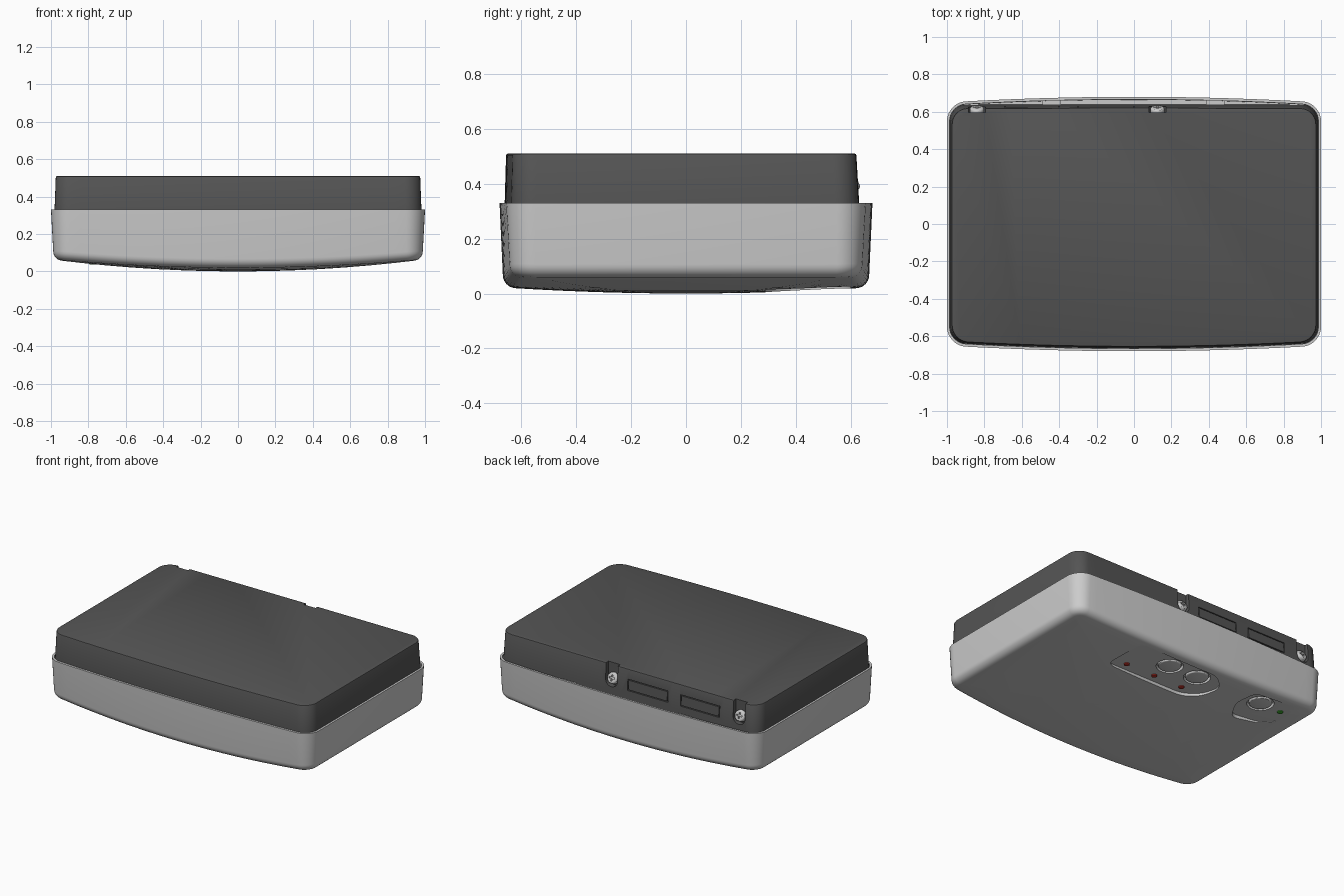
import bpy, bmesh, math
from mathutils import Matrix, Vector

if "Cube" in bpy.data.objects:
    bpy.data.objects.remove(bpy.data.objects["Cube"])


def material(name, rgb):
    m = bpy.data.materials.new(name)
    m.diffuse_color = (*rgb, 1)
    m.use_nodes = True
    m.node_tree.nodes["Principled BSDF"].inputs["Base Color"].default_value = m.diffuse_color
    return m


DARK = material("dark_plastic", (0.09, 0.09, 0.09))
RED = material("red_light", (0.5, 0.03, 0.02))
GREEN = material("green_light", (0.05, 0.4, 0.03))


def finish(name, bm, mat=None):
    bmesh.ops.recalc_face_normals(bm, faces=bm.faces)
    me = bpy.data.meshes.new(name)
    bm.to_mesh(me)
    bm.free()
    ob = bpy.data.objects.new(name, me)
    bpy.context.collection.objects.link(ob)
    if mat:
        me.materials.append(mat)
    return ob


def outline(hx, y0, y1, r, bow0, bow1, n=32, k=8):
    """Rounded rectangle whose front and back sides bow outwards."""
    pts = []
    for cx, cy, a0 in ((hx - r, y1 - r, 0), (r - hx, y1 - r, 90),
                       (r - hx, y0 + r, 180), (hx - r, y0 + r, 270)):
        for i in range(k + 1):
            a = math.radians(a0 + 90 * i / k)
            pts.append((cx + r * math.cos(a), cy + r * math.sin(a)))
        if a0 in (0, 180):
            end = (-cx, pts[-1][1])
            pts += [(cx + (end[0] - cx) * i / n, end[1]) for i in range(1, n)]
    mid = (y0 + y1) / 2
    return [(x, y + (bow1 if y > mid else -bow0) * (1 - (x / hx) ** 2)
             * min(1, abs(y - mid) / (y1 - mid))) for x, y in pts]


def loft(bm, rings):
    loops = [[bm.verts.new(p) for p in ring] for ring in rings]
    n = len(loops[0])
    for a, b in zip(loops, loops[1:]):
        for i in range(n):
            bm.faces.new((a[i], a[(i + 1) % n], b[(i + 1) % n], b[i]))
    return loops


def prism(name, pts, z0, z1):
    bm = bmesh.new()
    loops = loft(bm, [[(x, y, z) for x, y in pts] for z in (z0, z1)])
    bm.faces.new(loops[0])
    bm.faces.new(loops[1])
    return finish(name, bm)


def box(name, size, loc, mat=None):
    bm = bmesh.new()
    bmesh.ops.create_cube(bm, size=1, matrix=Matrix.Translation(loc) @ Matrix.Diagonal((*size, 1)))
    return finish(name, bm, mat)


def cyl(name, r, depth, loc, rot=Matrix(), mat=None, bevel=0.0, r2=None):
    bm = bmesh.new()
    bmesh.ops.create_cone(bm, cap_ends=True, segments=40, radius1=r, radius2=r if r2 is None else r2,
                          depth=depth, matrix=Matrix.Translation(loc) @ rot)
    if bevel:
        rims = [e for e in bm.edges if all(len(v.link_edges) == 3 for v in e.verts)
                and any(len(f.verts) > 4 for f in e.link_faces)]
        bmesh.ops.bevel(bm, geom=rims, offset=bevel, segments=3, affect='EDGES', profile=0.5)
    return finish(name, bm, mat)


def cut(ob, cutters):
    for c in cutters:
        c.hide_render = True
        m = ob.modifiers.new("cut", 'BOOLEAN')
        m.operation, m.solver, m.object = 'DIFFERENCE', 'EXACT', c
    dg = bpy.context.evaluated_depsgraph_get()
    me = bpy.data.meshes.new_from_object(ob.evaluated_get(dg))
    ob.modifiers.clear()
    ob.data = me
    for c in cutters:
        bpy.data.objects.remove(c)


def round_corners(pts, r, k=6):
    out = []
    for i, p in enumerate(pts):
        p, a, b = Vector(p), Vector(pts[i - 1]), Vector(pts[(i + 1) % len(pts)])
        s, e = p + (a - p).normalized() * r, p + (b - p).normalized() * r
        out += [tuple(s * (1 - t) ** 2 + p * 2 * t * (1 - t) + e * t * t)
                for t in (j / k for j in range(k + 1))]
    return out


def belly(x, y):
    return 0.048 * x * x + 0.05 * y * y


# Lower shell: open tray with a domed underside
def shell_ring(d):
    return outline(1 - d, -0.65 + d, 0.65 - d, 0.1 - min(d, 0.05), 0.03, 0.03)


rings = [[(x, y, 0.2) for x, y in shell_ring(0.016)],
         [(x, y, 0.33) for x, y in shell_ring(0.014)],
         [(x, y, 0.33) for x, y in shell_ring(0)]]
R = 0.045
for i in range(7):
    a = math.radians(15 * i)
    d = 0.012 + R * (1 - math.cos(a))
    rings.append([(x, y, belly(x, y) + R * (1 - math.sin(a))) for x, y in shell_ring(d)])
edge = [(x, y) for x, y, z in rings[-1]]
for s in (0.9, 0.75, 0.6, 0.45, 0.3, 0.15):
    rings.append([(x * s, y * s, belly(x * s, y * s)) for x, y in edge])
bm = bmesh.new()
loops = loft(bm, rings)
bm.faces.new(loops[0])
c = bm.verts.new((0, 0, 0))
last = loops[-1]
for i in range(len(last)):
    bm.faces.new((last[i], last[(i + 1) % len(last)], c))
shell = finish("lower_shell", bm)

# Recessed control panels and button wells in the underside
double = round_corners([(0.46, 0.29), (0.44, 0.6), (-0.17, 0.6), (-0.28, 0.5), (-0.24, 0.36), (-0.14, 0.29)], 0.06)
single = round_corners([(-0.5, 0.58), (-0.87, 0.58), (-0.89, 0.44), (-0.77, 0.3), (-0.56, 0.27), (-0.47, 0.42)], 0.05)
buttons = [(0.13, 0.5, 0.026), (-0.09, 0.5, 0.026), (-0.62, 0.48, 0.046)]
cut(shell, [prism("double_recess", double, -0.1, 0.026), prism("single_recess", single, -0.1, 0.046)])
cut(shell, [cyl("button_well", 0.085, 0.2, (x, y, z - 0.075)) for x, y, z in buttons])
for i, (x, y, z) in enumerate(buttons):
    cyl(f"button_{i + 1}", 0.072, 0.03, (x, y, z + 0.013), bevel=0.008)

# Indicator lights
for i, (x, y, z, m) in enumerate([(0.353, 0.35, 0.026, RED), (0.13, 0.35, 0.026, RED),
                                  (-0.09, 0.35, 0.026, RED), (-0.78, 0.48, 0.046, GREEN)]):
    cyl(f"indicator_light_{i + 1}", 0.018, 0.016, (x, y, z), mat=m, bevel=0.004)

# Snap clips on the back inner wall of the shell
for i, x in enumerate((-0.44, 0.435)):
    box(f"snap_clip_{i + 1}", (0.1, 0.03, 0.1), (x, 0.652, 0.27))


# Upper cover: tapered, bowed at the front, flat at the back
def cover_ring(z, d):
    t = (z - 0.2) / 0.31
    return [(x, y, z) for x, y in outline(0.986 - 0.012 * t - d, -0.637 + 0.009 * t + d,
                                          0.637 - 0.018 * t - d, 0.085, 0.028, 0.002)]


bm = bmesh.new()
loops = loft(bm, [cover_ring(0.19, 0), cover_ring(0.33, 0), cover_ring(0.503, 0),
                  cover_ring(0.508, 0.002), cover_ring(0.51, 0.006)])
bm.faces.new(loops[0])
bm.faces.new(loops[-1])
cover = finish("upper_cover", bm, DARK)

# Screw slots and shallow outlined panels in the back of the cover
SCREWS = (0.125, -0.84)
TURN = Matrix.Rotation(math.radians(-90), 4, 'X')
cutters = []
for x in SCREWS:
    cutters.append(cyl("slot_end", 0.045, 0.08, (x, 0.635, 0.405), TURN))
    cutters.append(box("slot", (0.09, 0.08, 0.2), (x, 0.635, 0.505)))
for x0, x1 in ((-0.3, 0.0), (-0.69, -0.4)):
    for z in (0.37, 0.44):
        cutters.append(box("groove", (x1 - x0 + 0.006, 0.03, 0.006), ((x0 + x1) / 2, 0.63, z)))
    for x in (x0, x1):
        cutters.append(box("groove", (0.006, 0.03, 0.07), (x, 0.63, 0.405)))
cut(cover, cutters)

# Cross-head screws, tilted slightly upwards
TILT = Matrix.Rotation(math.radians(-68), 4, 'X')
for i, x in enumerate(SCREWS):
    loc = Vector((x, 0.603, 0.41))
    head = cyl(f"screw_{i + 1}", 0.038, 0.045, loc, TILT, bevel=0.012)
    bits = []
    for size in ((0.04, 0.01, 0.02), (0.01, 0.04, 0.02)):
        b = box("cross", size, (0, 0, 0.022))
        b.data.transform(Matrix.Translation(loc) @ TILT)
        bits.append(b)
    cut(head, bits)

# Smooth shading with crisp edges
bpy.ops.object.select_all(action='DESELECT')
for ob in bpy.context.collection.objects:
    ob.select_set(True)
    bpy.context.view_layer.objects.active = ob
bpy.ops.object.shade_smooth_by_angle(angle=math.radians(30))
